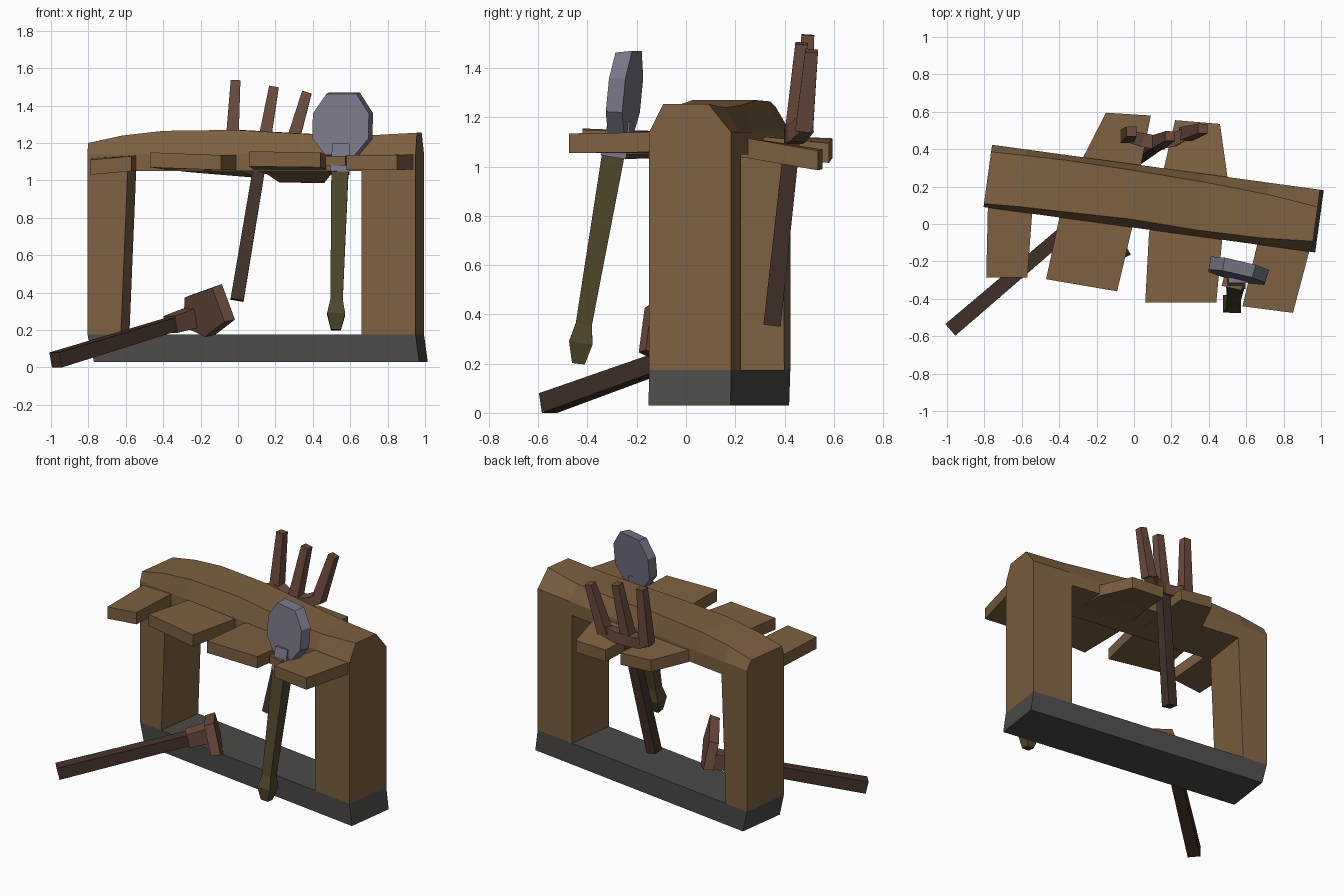
import bpy, bmesh, math
from mathutils import Vector as V


def material(name, rgb):
    m = bpy.data.materials.new(name)
    m.diffuse_color = (*rgb, 1)
    return m


WOOD = material("timber", (0.205, 0.120, 0.053))
STONE = material("dark stone", (0.072, 0.070, 0.065))
DARK = material("dark wood handle", (0.058, 0.032, 0.024))
RED = material("red brown wood", (0.150, 0.073, 0.046))
STEEL = material("steel", (0.190, 0.185, 0.245))
OLIVE = material("olive wood", (0.078, 0.063, 0.024))


def loft(name, rings, mat):
    """Closed solid through a list of equal-sized point rings."""
    bm = bmesh.new()
    loops = [[bm.verts.new(p) for p in r] for r in rings]
    n = len(loops[0])
    for a, b in zip(loops, loops[1:]):
        for i in range(n):
            bm.faces.new((a[i], a[(i + 1) % n], b[(i + 1) % n], b[i]))
    bm.faces.new(loops[0][::-1])
    bm.faces.new(loops[-1])
    bmesh.ops.recalc_face_normals(bm, faces=bm.faces)
    me = bpy.data.meshes.new(name)
    bm.to_mesh(me)
    bm.free()
    me.materials.append(mat)
    ob = bpy.data.objects.new(name, me)
    bpy.context.collection.objects.link(ob)
    return ob


def shaft(name, pts, radii, mat, hint=(1, 0, 0)):
    """Square bar along a path with a half width at each point."""
    pts = [V(p) for p in pts]
    rings = []
    for i, (p, r) in enumerate(zip(pts, radii)):
        d = (pts[min(i + 1, len(pts) - 1)] - pts[max(i - 1, 0)]).normalized()
        a = d.cross(V(hint)).normalized()
        b = d.cross(a)
        rings.append([p + r * (a * s + b * t) for s, t in ((-1, -1), (1, -1), (1, 1), (-1, 1))])
    return loft(name, rings, mat)


# The rack stands turned a little in plan: u runs along it, v across it
ANG = math.radians(-7.8)


def rack(u, v, z):
    return V((0.095 + u * math.cos(ANG) - v * math.sin(ANG),
              0.137 + u * math.sin(ANG) + v * math.cos(ANG), z))


def block(name, low, high, mat, w=0.168):
    """Block between two levels, each (u0, u1, z)."""
    return loft(name, [[rack(u0, -w, z), rack(u1, -w, z), rack(u1, w, z), rack(u0, w, z)]
                       for u0, u1, z in (low, high)], mat)


block("base_slab", (-0.85, 0.905, 0.03), (-0.885, 0.885, 0.175), STONE)
block("left_leg", (-0.885, -0.705, 0.175), (-0.885, -0.668, 1.06), WOOD)
block("right_leg", (0.594, 0.885, 0.175), (0.594, 0.885, 1.06), WOOD)

# Top beam with chamfered, uneven crest: u, crest height, front and back crest offset
stations = [(-0.885, 1.20, -0.150, 0.130), (-0.70, 1.24, -0.140, 0.135),
            (-0.48, 1.265, -0.135, 0.140), (-0.10, 1.27, -0.125, 0.135),
            (0.26, 1.25, -0.135, 0.125), (0.61, 1.24, -0.130, 0.105),
            (0.885, 1.255, -0.110, 0.075)]
loft("top_beam", [[rack(u, -0.168, 1.05), rack(u, 0.168, 1.05), rack(u, 0.168, 1.14),
                   rack(u, b, z), rack(u, f, z), rack(u, -0.168, 1.14)]
                  for u, z, f, b in stations], WOOD)


# Cross planks under the beam: rows of (left x, left y, right x, right y, left z, right z)
def plank(name, rows, t=0.08):
    loft(name, [[V((x0, y0, z0)), V((x1, y1, z1)), V((x1, y1, z1 + t)), V((x0, y0, z0 + t))]
                for x0, y0, x1, y1, z0, z1 in rows], WOOD)


plank("plank_left", [(-0.79, -0.285, -0.57, -0.285, 1.03, 1.05),
                     (-0.78, 0.15, -0.54, 0.12, 1.04, 1.055)])
plank("plank_mid_left", [(-0.47, -0.295, -0.09, -0.36, 1.07, 1.055),
                         (-0.40, 0.03, -0.01, -0.02, 1.06, 1.055),
                         (-0.27, 0.36, 0.04, 0.33, 1.045, 1.04),
                         (-0.15, 0.595, 0.09, 0.58, 1.035, 1.015)])
plank("plank_mid_right", [(0.06, -0.42, 0.44, -0.42, 1.075, 1.07),
                          (0.08, -0.05, 0.47, -0.10, 1.06, 1.06),
                          (0.16, 0.30, 0.50, 0.25, 1.03, 1.035),
                          (0.22, 0.555, 0.46, 0.535, 0.99, 0.985)])
plank("plank_right", [(0.58, -0.44, 0.85, -0.475, 1.055, 1.055),
                      (0.68, -0.02, 0.96, -0.06, 1.055, 1.06)])

# Shovel: octagonal blade, socket, collar and handle with pommel
YAW = math.radians(-13)


def blade_ring(scale, depth):
    ring = []
    for x, z in ((-.085, -.17), (.085, -.17), (.16, -.08), (.16, .06),
                 (.085, .17), (-.085, .17), (-.16, .06), (-.16, -.08)):
        x, z = x * scale, z * scale
        y = depth + z * 0.10
        ring.append(V((0.56 + x * math.cos(YAW) - y * math.sin(YAW),
                       -0.235 + x * math.sin(YAW) + y * math.cos(YAW), 1.30 + z)))
    return ring


loft("shovel_blade", [blade_ring(0.96, -0.05), blade_ring(1.0, 0.02)], STEEL)
shaft("shovel_socket", [(0.545, -0.295, 1.04), (0.55, -0.27, 1.19)], [0.052, 0.045], STEEL)
shaft("shovel_collar", [(0.475, -0.305, 1.105), (0.58, -0.33, 1.105)], [0.026, 0.026], WOOD, (0, 0, 1))
shaft("shovel_handle", [(0.545, -0.295, 1.05), (0.527, -0.415, 0.36), (0.525, -0.427, 0.285),
                        (0.523, -0.437, 0.20)], [0.046, 0.033, 0.048, 0.026], OLIVE)

# Fork at the back: handle, curved crossbar, three tines
shaft("fork_handle", [(-0.005, 0.35, 0.36), (0.125, 0.435, 1.14)], [0.035, 0.032], DARK)
shaft("fork_crossbar", [(-0.045, 0.475, 1.17), (0.04, 0.45, 1.135), (0.125, 0.435, 1.13),
                        (0.21, 0.45, 1.135), (0.28, 0.485, 1.17)],
      [0.032, 0.036, 0.038, 0.036, 0.032], RED, (0, 0, 1))
for i, (a, b) in enumerate([((-0.035, 0.47, 1.15), (-0.013, 0.495, 1.535)),
                            ((0.125, 0.435, 1.12), (0.192, 0.47, 1.50)),
                            ((0.275, 0.48, 1.15), (0.368, 0.51, 1.47))]):
    shaft(f"fork_tine_{i + 1}", [a, b], [0.036, 0.026], RED)

# Hoe leaning through the frame: handle, ferrule, blade set across the handle
shaft("hoe_handle", [(-0.975, -0.56, 0.04), (-0.29, 0.025, 0.25)], [0.041, 0.036], DARK, (0, 0, 1))
shaft("hoe_ferrule", [(-0.36, -0.035, 0.23), (-0.25, 0.06, 0.265)], [0.046, 0.052], RED, (0, 0, 1))


def hoe_ring(k, off):
    ring = []
    for x, z in ((-0.27, 0.22), (-0.265, 0.385), (-0.11, 0.44), (-0.04, 0.25), (-0.15, 0.165)):
        x, z = -0.16 + (x + 0.16) * k, 0.29 + (z - 0.29) * k
        y = (-0.15 - 0.22 * (z - 0.3) - 0.81 * x) / 0.59
        ring.append(V((x, y, z)) + V((0.79, 0.57, 0.2)) * off)
    return ring


loft("hoe_blade", [hoe_ring(0.95, -0.033), hoe_ring(1.0, 0.03)], RED)
